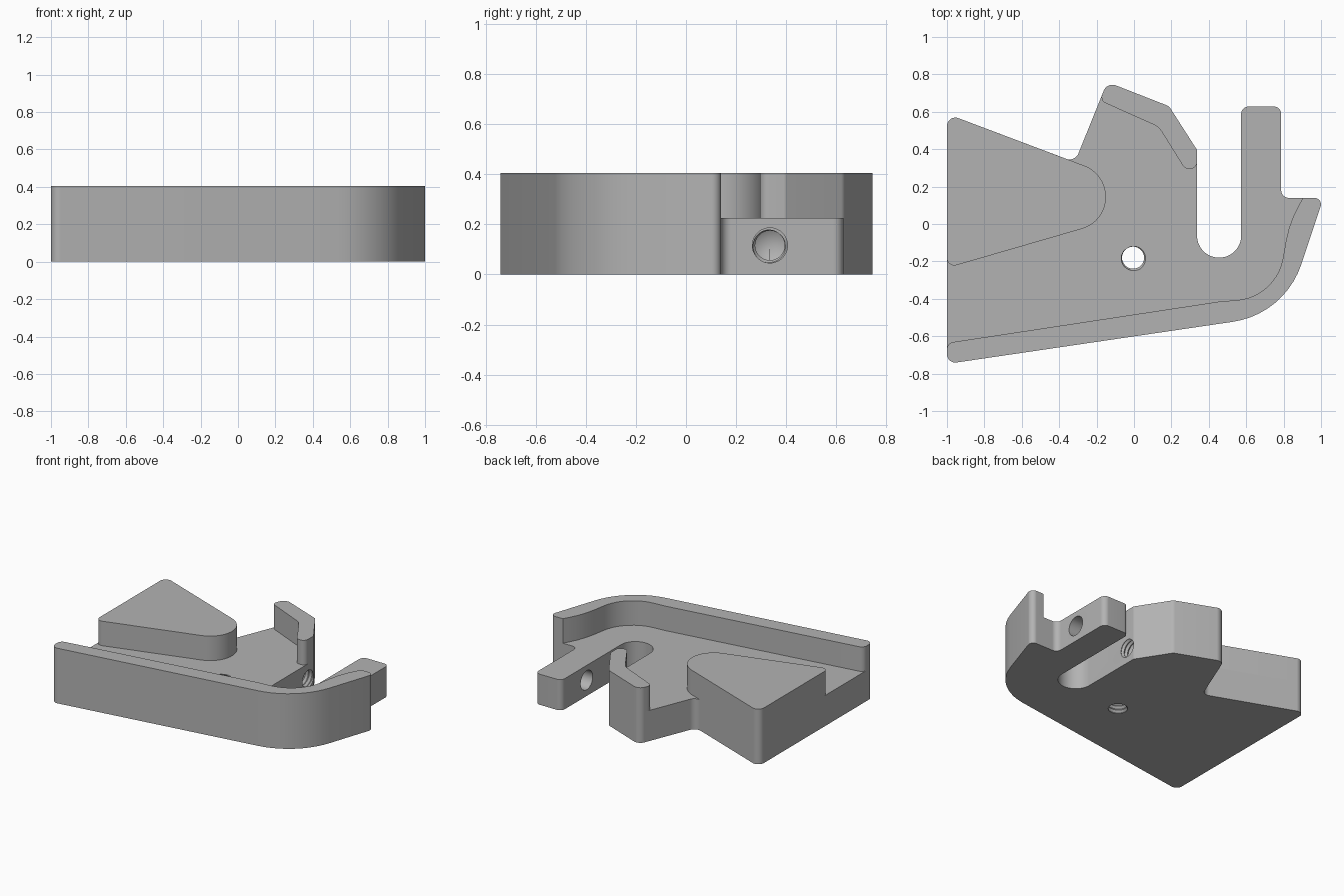
import bpy, bmesh, math
from mathutils import Vector, Matrix

if "Cube" in bpy.data.objects:
    bpy.data.objects.remove(bpy.data.objects["Cube"])

FLOOR, TOP = 0.225, 0.405

grey = bpy.data.materials.new("machined grey")
grey.use_nodes = True
grey.diffuse_color = (0.45, 0.45, 0.45, 1)
grey.node_tree.nodes["Principled BSDF"].inputs["Base Color"].default_value = grey.diffuse_color


def fillet(corners):
    """Round each (x, y, radius) corner of a polygon."""
    path = []
    for i, (x, y, r) in enumerate(corners):
        p = Vector((x, y))
        if r == 0:
            path.append(p)
            continue
        a = (Vector(corners[i - 1][:2]) - p).normalized()
        b = (Vector(corners[(i + 1) % len(corners)][:2]) - p).normalized()
        half = a.angle(b) / 2
        centre = p + (a + b).normalized() * r / math.sin(half)
        reach = r / math.tan(half)
        v0 = (p + a * reach - centre).normalized()
        v1 = (p + b * reach - centre).normalized()
        steps = max(3, math.ceil(v0.angle(v1) / math.radians(7)))
        path += [centre + v0.slerp(v1, s / steps) * r for s in range(steps + 1)]
    return [p for i, p in enumerate(path) if (p - path[i - 1]).length > 0.001]


def to_object(name, bm):
    bmesh.ops.recalc_face_normals(bm, faces=bm.faces)
    mesh = bpy.data.meshes.new(name)
    bm.to_mesh(mesh)
    bm.free()
    mesh.materials.append(grey)
    ob = bpy.data.objects.new(name, mesh)
    bpy.context.collection.objects.link(ob)
    return ob


def prism(name, corners, z0, z1):
    bm = bmesh.new()
    face = bm.faces.new([bm.verts.new((p.x, p.y, z0)) for p in fillet(corners)])
    top = bmesh.ops.extrude_face_region(bm, geom=[face], use_keep_orig=True)["geom"]
    bmesh.ops.translate(bm, vec=(0, 0, z1 - z0),
                        verts=[v for v in top if isinstance(v, bmesh.types.BMVert)])
    return to_object(name, bm)


def thread_cutter(name, length, matrix, minor=0.059, major=0.071, pitch=0.03, n=32):
    """Helical thread along +z with a drill-point cone at the start."""
    bm = bmesh.new()
    turns = 2 * round(length / pitch)
    rows = []
    for k in range(turns + 1):
        r = minor if k % 2 else major
        rows.append([bm.verts.new((r * math.cos(math.tau * i / n), r * math.sin(math.tau * i / n),
                                   pitch * (k / 2 + i / n))) for i in range(n)])
    for k in range(turns):
        for i in range(n):
            if i < n - 1:
                bm.faces.new((rows[k][i], rows[k][i + 1], rows[k + 1][i + 1], rows[k + 1][i]))
            elif k + 3 <= turns:
                bm.faces.new((rows[k][i], rows[k + 2][0], rows[k + 3][0], rows[k + 1][i]))
    # Close both ends with cones
    rim = [e for e in bm.edges if e.is_boundary]
    low = bm.verts.new((0, 0, -0.035))
    high = bm.verts.new((0, 0, length + 0.09))
    for e in rim:
        mid = (e.verts[0].co.z + e.verts[1].co.z) / 2
        bm.faces.new((e.verts[0], e.verts[1], low if mid < length / 2 else high))
    bmesh.ops.triangulate(bm, faces=bm.faces)
    bm.transform(matrix)
    return to_object(name, bm)


def cut(target, cutters):
    for c in cutters:
        mod = target.modifiers.new("hole", 'BOOLEAN')
        mod.operation = 'DIFFERENCE'
        mod.solver = 'EXACT'
        mod.object = c
        c.hide_render = True
    graph = bpy.context.evaluated_depsgraph_get()
    mesh = bpy.data.meshes.new_from_object(target.evaluated_get(graph))
    target.modifiers.clear()
    target.data = mesh
    for c in cutters:
        bpy.data.objects.remove(c)


# Corners shared by the plate and the raised parts
rail_outer = [(-1, -0.748, 0.045), (0.806, -0.482, 0.455), (1.013, 0.14, 0.035)]
hook_outer = [(0.337, 0.396, 0.02), (0.187, 0.63, 0.04), (-0.143, 0.759, 0.05)]
wedge_corner = (-1, 0.589, 0.045)

# Base plate with the clamp arm and slot
plate = prism("base_plate", rail_outer + [
    (0.787, 0.14, 0.04), (0.787, 0.628, 0.04), (0.573, 0.628, 0.04),
    (0.573, -0.18, 0.1175), (0.337, -0.18, 0.1175)] + hook_outer + [
    (-0.316, 0.331, 0.05), wedge_corner], 0, FLOOR)

# Threaded holes, and the clearance hole through the arm
along_x = Matrix.Rotation(math.pi / 2, 4, 'Y')
bm = bmesh.new()
bmesh.ops.create_cone(bm, cap_ends=True, segments=40, radius1=0.07, radius2=0.07, depth=0.3,
                      matrix=Matrix.Translation((0.68, 0.335, 0.116)) @ along_x)
cut(plate, [
    to_object("arm_hole_cutter", bm),
    thread_cutter("vertical_thread_cutter", 0.36, Matrix.Translation((-0.005, -0.18, -0.07))),
    thread_cutter("tab_thread_cutter", 0.33, Matrix.Translation((0.07, 0.335, 0.116)) @ along_x)])

# Raised rail along the front and right side
rail = prism("curved_rail", rail_outer + [
    (0.904, 0.14, 0), (0.83, 0.01, 0.6), (0.76, -0.39, 0.27),
    (0.455, -0.415, 0), (-1, -0.636, 0.04)], FLOOR, TOP)

# Raised wedge with a rounded tip
wedge = prism("wedge_block", [
    wedge_corner, (-1, -0.235, 0.04), (0.235, 0.123, 0.178)], FLOOR, TOP)

# Raised bent rib on the tab
rib = prism("bent_rib", hook_outer + [
    (-0.183, 0.66, 0.035), (0.1325, 0.519, 0.1), (0.272, 0.295, 0.036),
    (0.337, 0.295, 0.036)], FLOOR, TOP)

# Smooth rounded corners, crisp edges
bpy.ops.object.select_all(action='DESELECT')
for ob in (plate, rail, wedge, rib):
    ob.select_set(True)
bpy.context.view_layer.objects.active = plate
bpy.ops.object.shade_smooth_by_angle(angle=math.radians(25))
